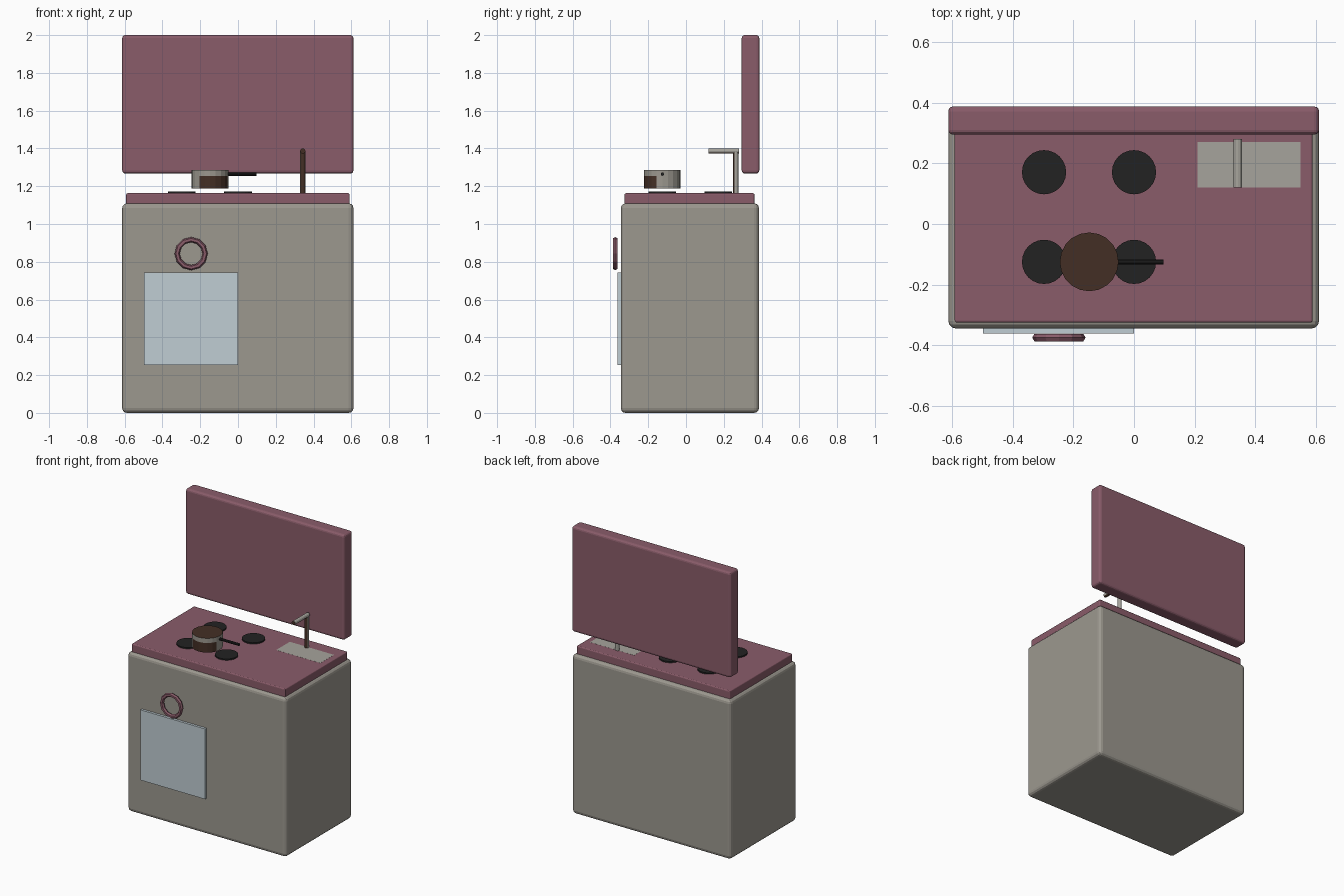
import bpy
import bmesh
from math import pi
from mathutils import Matrix, Vector

if "Cube" in bpy.data.objects:
    bpy.data.objects.remove(bpy.data.objects["Cube"], do_unlink=True)


def material(name, rgb):
    linear = [((c / 255 + 0.055) / 1.055) ** 2.4 for c in rgb]
    mat = bpy.data.materials.new(name)
    mat.use_nodes = True
    mat.diffuse_color = (*linear, 1)
    mat.node_tree.nodes["Principled BSDF"].inputs["Base Color"].default_value = (*linear, 1)
    return mat


grey = material("warm grey", (156, 152, 143))
mauve = material("mauve", (138, 92, 106))
black = material("black", (34, 34, 34))
brown = material("brown", (68, 47, 37))
glass = material("pale blue", (192, 205, 211))
metal = material("light metal", (166, 164, 156))


def finish(name, bm, *mats):
    bmesh.ops.recalc_face_normals(bm, faces=bm.faces)
    mesh = bpy.data.meshes.new(name)
    bm.to_mesh(mesh)
    bm.free()
    obj = bpy.data.objects.new(name, mesh)
    bpy.context.collection.objects.link(obj)
    for mat in mats:
        mesh.materials.append(mat)
    return obj


def box(name, low, high, mat, bevel=0):
    low, high = Vector(low), Vector(high)
    bm = bmesh.new()
    place = Matrix.Translation((low + high) / 2) @ Matrix.Diagonal((*(high - low), 1))
    bmesh.ops.create_cube(bm, size=1, matrix=place)
    obj = finish(name, bm, mat)
    if bevel:
        mod = obj.modifiers.new("rounded edges", "BEVEL")
        mod.width = bevel
        mod.segments = 3
    return obj


def cylinder(bm, start, end, radius, sides):
    start, end = Vector(start), Vector(end)
    axis = end - start
    turn = axis.to_track_quat("Z", "Y").to_matrix().to_4x4()
    bmesh.ops.create_cone(bm, cap_ends=True, segments=sides, radius1=radius, radius2=radius,
                          depth=axis.length, matrix=Matrix.Translation((start + end) / 2) @ turn)


# Cabinet, worktop and raised lid
box("cabinet", (-0.613, -0.345, 0), (0.611, 0.386, 1.109), grey, 0.025)
box("worktop", (-0.592, -0.325, 1.1), (0.59, 0.362, 1.163), mauve, 0.007)
box("raised_lid", (-0.613, 0.295, 1.267), (0.611, 0.388, 2), mauve, 0.016)

# Oven window and ring handle
box("oven_window", (-0.498, -0.362, 0.253), (0, -0.34, 0.742), glass)
bpy.ops.mesh.primitive_torus_add(major_segments=12, minor_segments=6, major_radius=0.074,
                                 minor_radius=0.014, location=(-0.248, -0.375, 0.843),
                                 rotation=(pi / 2, 0, 0))
ring = bpy.context.object
ring.name = "ring_handle"
ring.data.materials.append(mauve)

# Four burners
for row, y in (("front", -0.125), ("back", 0.171)):
    for side, x in (("right", -0.297), ("left", 0)):
        bm = bmesh.new()
        cylinder(bm, (x, y, 1.16), (x, y, 1.172), 0.073, 24)
        finish(f"{row}_{side}_burner", bm, black)

# Pot with brown contents and a stained lower front
bm = bmesh.new()
cylinder(bm, (-0.148, -0.125, 1.188), (-0.148, -0.125, 1.287), 0.097, 20)
bmesh.ops.bisect_plane(bm, geom=bm.verts[:] + bm.edges[:] + bm.faces[:],
                       plane_co=(0, 0, 1.255), plane_no=(0, 0, 1))
bm.normal_update()
for face in bm.faces:
    centre = face.calc_center_median()
    stain = face.normal.y < -0.3 and centre.z < 1.25 and centre.x > -0.2
    face.material_index = int(face.normal.z > 0.5 or stain)
finish("pot", bm, grey, brown)

bm = bmesh.new()
cylinder(bm, (-0.055, -0.125, 1.264), (0.097, -0.125, 1.264), 0.009, 10)
finish("pot_handle", bm, black)

# Sink and tap
box("sink", (0.21, 0.12, 1.155), (0.55, 0.27, 1.1635), metal)
bm = bmesh.new()
cylinder(bm, (0.343, 0.264, 1.155), (0.343, 0.264, 1.385), 0.014, 12)
cylinder(bm, (0.343, 0.12, 1.386), (0.343, 0.28, 1.386), 0.014, 12)
bm.normal_update()
for face in bm.faces:
    face.material_index = int(face.normal.y < -0.3 or face.normal.z < -0.4)
finish("tap", bm, metal, brown)
